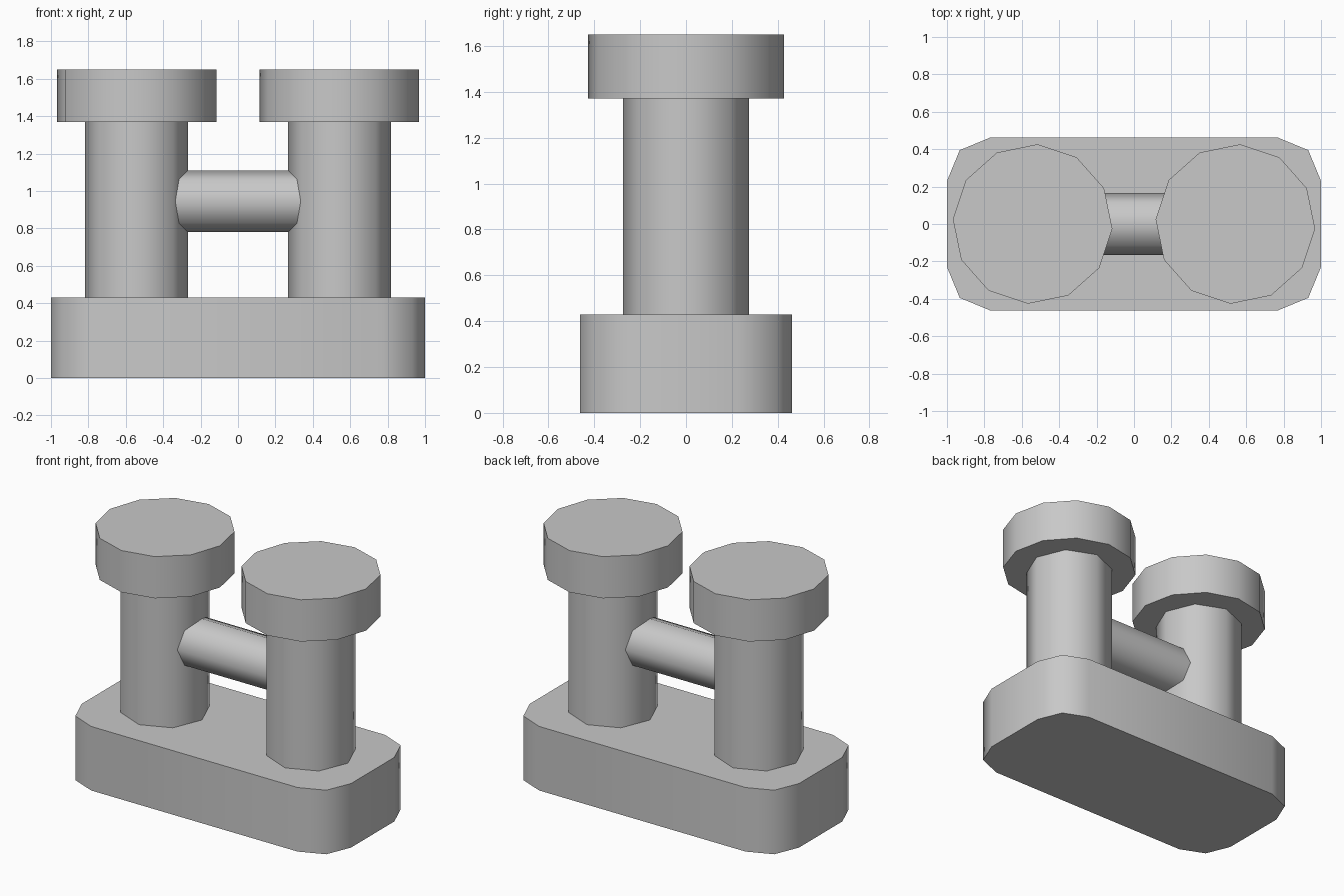
import bpy
import bmesh
from math import radians, sin, cos, pi

cube = bpy.data.objects.get("Cube")
if cube:
    bpy.data.objects.remove(cube, do_unlink=True)

grey = bpy.data.materials.new("plain grey")
grey.use_nodes = True
colour = (0.58, 0.58, 0.58, 1)
grey.diffuse_color = colour
grey.node_tree.nodes["Principled BSDF"].inputs["Base Color"].default_value = colour


def finish(obj):
    """Give the part its colour and smooth sides with sharp rims."""
    obj.data.materials.append(grey)
    bpy.ops.object.select_all(action="DESELECT")
    obj.select_set(True)
    bpy.context.view_layer.objects.active = obj
    bpy.ops.object.shade_smooth_by_angle(angle=radians(60))


def cylinder(name, sides, radius, length, centre, rotation=(0, 0, 0)):
    bpy.ops.mesh.primitive_cylinder_add(vertices=sides, radius=radius, depth=length,
                                        location=centre, rotation=rotation)
    obj = bpy.context.object
    obj.name = name
    finish(obj)


def rounded_block(name, half_x, half_y, corner, height, steps=2):
    """Extrude a rectangle with faceted round corners up from the ground."""
    bm = bmesh.new()
    outline = []
    for i, (sx, sy) in enumerate([(1, 1), (-1, 1), (-1, -1), (1, -1)]):
        for k in range(steps + 1):
            a = (i + k / steps) * pi / 2
            outline.append(bm.verts.new((sx * (half_x - corner) + corner * cos(a),
                                         sy * (half_y - corner) + corner * sin(a), 0)))
    face = bm.faces.new(outline)
    top = bmesh.ops.extrude_face_region(bm, geom=[face], use_keep_orig=True)["geom"]
    bmesh.ops.translate(bm, vec=(0, 0, height),
                        verts=[v for v in top if isinstance(v, bmesh.types.BMVert)])
    bmesh.ops.recalc_face_normals(bm, faces=bm.faces)
    mesh = bpy.data.meshes.new(name)
    bm.to_mesh(mesh)
    bm.free()
    obj = bpy.data.objects.new(name, mesh)
    bpy.context.collection.objects.link(obj)
    finish(obj)


# Base
rounded_block("base", 1.0, 0.463, 0.233, 0.43)

# Posts with wide caps
for side, x in (("right", -0.542), ("left", 0.542)):
    cylinder(side + "_post", 8, 0.275, 0.94, (x, 0, 0.90))
    cylinder(side + "_cap", 12, 0.427, 0.28, (x, 0, 1.51), (0, 0, radians(-3.4)))

# Crossbar between the posts
cylinder("crossbar", 8, 0.165, 0.9, (0, 0, 0.945), (0, pi / 2, 0))
